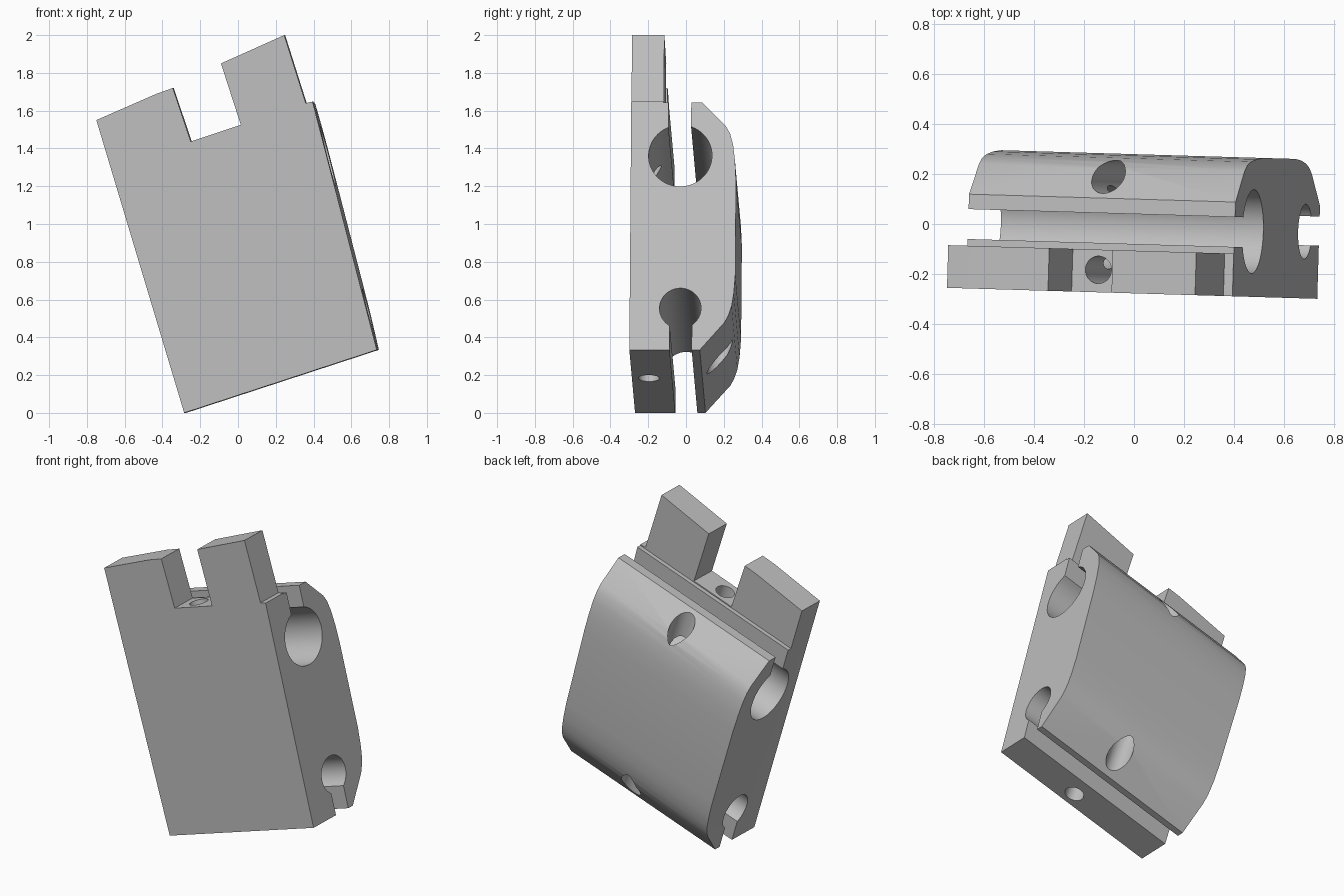
import bpy, bmesh, math
from mathutils import Matrix, Vector

cube = bpy.data.objects.get("Cube")
if cube:
    bpy.data.objects.remove(cube)

# Frames: slight yaw, then the block leaning to one side
YAW = Matrix.Rotation(math.radians(-1.7), 4, 'Z')
LEAN = YAW @ Matrix.Translation((-0.277, 0, 0)) @ Matrix.Rotation(math.radians(-18.1), 4, 'Y')
TOP = 1.349

grey = bpy.data.materials.new("machined grey")
grey.use_nodes = True
colour = (0.52, 0.52, 0.52, 1)
grey.diffuse_color = colour
grey.node_tree.nodes["Principled BSDF"].inputs["Base Color"].default_value = colour


def prism(name, points, sweep, matrix):
    """Extrude a closed outline along a vector."""
    bm = bmesh.new()
    face = bm.faces.new([bm.verts.new(p) for p in points])
    new = bmesh.ops.extrude_face_region(bm, geom=[face])["geom"]
    bmesh.ops.translate(bm, vec=Vector(sweep),
                        verts=[v for v in new if isinstance(v, bmesh.types.BMVert)])
    bmesh.ops.recalc_face_normals(bm, faces=bm.faces)
    mesh = bpy.data.meshes.new(name)
    bm.to_mesh(mesh)
    bm.free()
    mesh.materials.append(grey)
    ob = bpy.data.objects.new(name, mesh)
    ob.matrix_world = matrix
    bpy.context.collection.objects.link(ob)
    return ob


def bore(cy, cz, r, y_start, y_end, side, n=40):
    """Arc of a round bore between the two walls of its slot."""
    a = side * math.acos((y_start - cy) / r)
    b = side * math.acos((y_end - cy) / r)
    sweep = (b - a) % (2 * math.pi)
    if sweep < math.pi:
        sweep -= 2 * math.pi
    return [(cy + r * math.cos(a + sweep * i / n), cz + r * math.sin(a + sweep * i / n))
            for i in range(n + 1)]


# Clamp cross-section: front plate, two keyhole bores, rounded back jaw
section = [(-0.278, 0), (-0.065, 0)]
section += bore(-0.01, 0.227, 0.11, -0.065, 0.052, -1)
section += [(0.052, 0), (0.095, 0), (0.225, 0.15), (0.246, 0.19), (0.262, 0.24),
            (0.273, 0.31), (0.28, 0.41), (0.28, 0.92), (0.274, 1.03), (0.263, 1.12),
            (0.247, 1.18), (0.225, 1.22), (0.1, TOP), (0.04, TOP)]
section += bore(-0.016, 1.06, 0.168, 0.04, -0.08, 1)
section += [(-0.08, TOP), (-0.107, TOP), (-0.107, 2.2), (-0.278, 2.2)]
block = prism("clamp_block", [(-0.4, y, z) for y, z in section], (2.2, 0, 0), LEAN)

# Front outline trims the ends and shapes the two upper tabs
outline = [(-0.255, -0.1), (0.769, 0.235), (0.743, 0.335), (0.403, 1.648), (0.367, 1.64),
           (0.253, 2.0), (-0.082, 1.85), (0.023, 1.525), (-0.242, 1.437), (-0.337, 1.72),
           (-0.422, 1.69), (-0.742, 1.55), (-0.277, 0)]
trim = prism("outline_cutter", [(x, -0.6, z) for x, z in outline], (0, 1.2, 0), YAW)

# Screw holes drilled from top to bottom through plate and jaw
cutters = [(trim, 'INTERSECT')]
for name, y, r in (("plate_hole_cutter", -0.188, 0.055), ("jaw_hole_cutter", 0.186, 0.067)):
    ring = [(0.59 + r * math.cos(math.tau * i / 40), y + r * math.sin(math.tau * i / 40), -0.3)
            for i in range(40)]
    cutters.append((prism(name, ring, (0, 0, 2.8), LEAN), 'DIFFERENCE'))

for cutter, operation in cutters:
    mod = block.modifiers.new(cutter.name, 'BOOLEAN')
    mod.solver = 'EXACT'
    mod.operation = operation
    mod.object = cutter

# Bake the cuts, remove the cutters and smooth the round surfaces
bpy.context.view_layer.update()
graph = bpy.context.evaluated_depsgraph_get()
baked = bpy.data.meshes.new_from_object(block.evaluated_get(graph))
block.modifiers.clear()
block.data = baked
for cutter, _ in cutters:
    bpy.data.objects.remove(cutter)
bpy.ops.object.select_all(action='DESELECT')
block.select_set(True)
bpy.context.view_layer.objects.active = block
bpy.ops.object.shade_smooth_by_angle(angle=math.radians(25))
